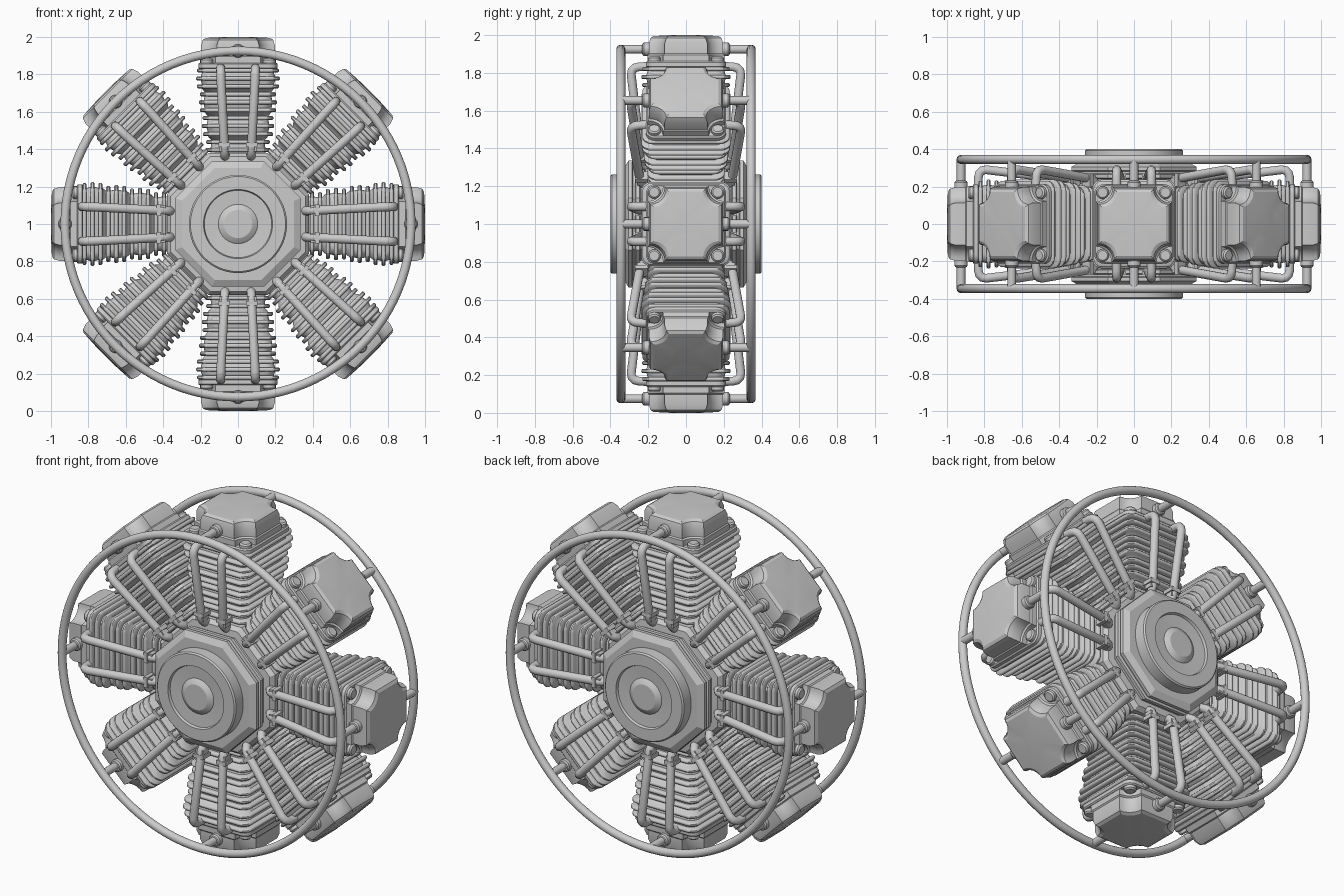
import bpy, bmesh
from math import sin, cos, pi, radians
from mathutils import Matrix, Vector

if "Cube" in bpy.data.objects:
    bpy.data.objects.remove(bpy.data.objects["Cube"])

CENTRE = Matrix.Translation((0, 0, 1))


def finish(bm, name, angle=35):
    bmesh.ops.recalc_face_normals(bm, faces=bm.faces)
    for f in bm.faces:
        f.smooth = True
    me = bpy.data.meshes.new(name)
    bm.to_mesh(me)
    bm.free()
    me.set_sharp_from_angle(angle=radians(angle))
    return me


def place(me, name, matrix):
    ob = bpy.data.objects.new(name, me)
    bpy.context.collection.objects.link(ob)
    ob.matrix_world = matrix
    return ob


def skin(bm, rings, closed=False):
    """Bridge equal-sized rings of points; cap the ends unless closed."""
    vs = [[bm.verts.new(p) for p in r] for r in rings]
    n = len(vs[0])
    for i in range(len(vs) - (0 if closed else 1)):
        a, b = vs[i], vs[(i + 1) % len(vs)]
        for j in range(n):
            k = (j + 1) % n
            bm.faces.new((a[j], a[k], b[k], b[j]))
    if not closed:
        bm.faces.new(vs[0][::-1])
        bm.faces.new(vs[-1])


def circle(r, z, n=24, phase=0.0):
    return [(r * cos(phase + 2 * pi * i / n), r * sin(phase + 2 * pi * i / n), z) for i in range(n)]


def octagon(apothem, z):
    return circle(apothem / cos(pi / 8), z, 8, pi / 8)


def square(h, a, z, concave=False, ky=1.0, n=6):
    """Square outline with rounded or scooped corners."""
    pts = []
    for q in range(4):
        for i in range(n + 1):
            t = pi / 2 * i / n
            if concave:
                x, y = h + a * cos(1.5 * pi - t), h + a * sin(1.5 * pi - t)
            else:
                x, y = h - a + a * cos(t), h - a + a * sin(t)
            c, s = (1, 0, -1, 0)[q], (0, 1, 0, -1)[q]
            pts.append((x * c - y * s, (x * s + y * c) * ky, z))
    return pts


def tube(bm, path, r, n=14):
    """Sweep a circle along a path lying roughly in the y/z plane."""
    path = [Vector(p) for p in path]
    rings = []
    for i, p in enumerate(path):
        d = (path[min(i + 1, len(path) - 1)] - path[max(i - 1, 0)]).normalized()
        u = (Vector((1, 0, 0)) - d * d.x).normalized()
        v = d.cross(u)
        rings.append([p + r * (u * cos(2 * pi * j / n) + v * sin(2 * pi * j / n)) for j in range(n)])
    skin(bm, rings)


# ---- parts of one cylinder, standing along z from the crank axis ----
parts = {}

# finned barrel
bm = bmesh.new()
rings = [square(.15, .05, .30), square(.15, .05, .375)]
COUNT, STEP = 11, .0425
for i in range(COUNT):
    t = i / (COUNT - 1)
    h = .172 + .056 * t ** .8 - (.010 if i % 3 == 1 else 0)
    z = .385 + STEP * i
    for dh, dz in ((-.026, 0), (-.006, 0), (0, .006), (0, .016), (-.006, .022), (-.026, .022)):
        rings.append(square(h + dh, .05, z + dz, ky=1.06))
skin(bm, rings)
parts["finned_barrel"] = finish(bm, "finned_barrel", 50)

# head plate and its corner bolts
bm = bmesh.new()
skin(bm, [square(.19, .05, .82), square(.212, .05, .835), square(.212, .05, .855), square(.205, .045, .862)])
for sx in (-1, 1):
    for sy in (-1, 1):
        m = Matrix.Translation((.168 * sx, .168 * sy, 0))
        skin(bm, [[m @ Vector(p) for p in circle(r, z, 16)]
                  for r, z in ((.034, .85), (.034, .878), (.026, .886))])
parts["head_plate"] = finish(bm, "head_plate")

# scooped rocker cover
bm = bmesh.new()
skin(bm, [square(h, a, z, True) for h, a, z in
          ((.203, .082, .855), (.203, .082, .895), (.197, .084, .902), (.197, .084, .955),
           (.188, .084, .985), (.172, .080, .995), (.08, .036, 1.0))])
parts["rocker_cover"] = finish(bm, "rocker_cover", 25)

# pushrod tubes, front and back
bm = bmesh.new()
for sx in (-1, 1):
    for sy in (-1, 1):
        tube(bm, [(x * sx, y * sy, z) for x, y, z in
                  ((.093, .17, .835), (.093, .25, .832), (.093, .272, .826), (.092, .286, .812),
                   (.092, .290, .79), (.072, .243, .40), (.071, .235, .38), (.07, .215, .363), (.07, .17, .355))], .024)
parts["pushrod_tubes"] = finish(bm, "pushrod_tubes", 60)

# pushrod clamps
bm = bmesh.new()
for sx in (-1, 1):
    for sy in (-1, 1):
        for s, z, w in ((.062, .425, .07), (.05, .40, .05)):
            m = Matrix.Translation((.074 * sx, .235 * sy, z)) @ Matrix.Diagonal((s, w, .024, 1))
            bmesh.ops.create_cube(bm, size=1, matrix=m)
parts["pushrod_clamps"] = finish(bm, "pushrod_clamps")

# struts joining the cover to the outer rings
bm = bmesh.new()
for sy in (-1, 1):
    m = Matrix.Translation((0, 0, .925)) @ Matrix.Rotation(-sy * pi / 2, 4, 'X')
    skin(bm, [[m @ Vector(p) for p in circle(r, z, 16)] for r, z in
              ((.036, .17), (.036, .222), (.030, .230), (.023, .232), (.023, .345))])
parts["ring_struts"] = finish(bm, "ring_struts")

# eight cylinders around the crank axis
for k in range(8):
    spin = CENTRE @ Matrix.Rotation(k * pi / 4, 4, 'Y')
    for name, me in parts.items():
        place(me, f"{name}_{k + 1}", spin)

# ---- central parts, turned about the y axis ----
AXIS = CENTRE @ Matrix.Rotation(pi / 2, 4, 'X')

# octagonal crankcase with stepped ends
half = [(.38, .19), (.36, .215), (.322, .22), (.322, .24), (.335, .245), (.335, .265), (.322, .27),
        (.322, .28), (.335, .285), (.335, .305), (.300, .325)]
bm = bmesh.new()
skin(bm, [octagon(a, -z) for a, z in half[::-1]] + [octagon(a, z) for a, z in half])
place(finish(bm, "crankcase", 20), "crankcase", AXIS)

# round hub with recessed face and knob at both ends
hub = [(.262, .30), (.262, .392), (.254, .40), (.185, .40), (.180, .385), (.105, .380), (.098, .386), (.075, .398)]
bm = bmesh.new()
skin(bm, [circle(r, -z, 64) for r, z in hub[::-1]] + [circle(r, z, 64) for r, z in hub])
place(finish(bm, "hub", 25), "hub", AXIS)

# outer rings, front and back
for side, y in (("front", -.345), ("back", .345)):
    bm = bmesh.new()
    skin(bm, [[((.925 + .024 * cos(b)) * cos(a), y + .024 * sin(b), (.925 + .024 * cos(b)) * sin(a))
               for b in [2 * pi * j / 14 for j in range(14)]]
              for a in [2 * pi * i / 96 for i in range(96)]], closed=True)
    place(finish(bm, "outer_ring", 60), side + "_outer_ring", CENTRE)
